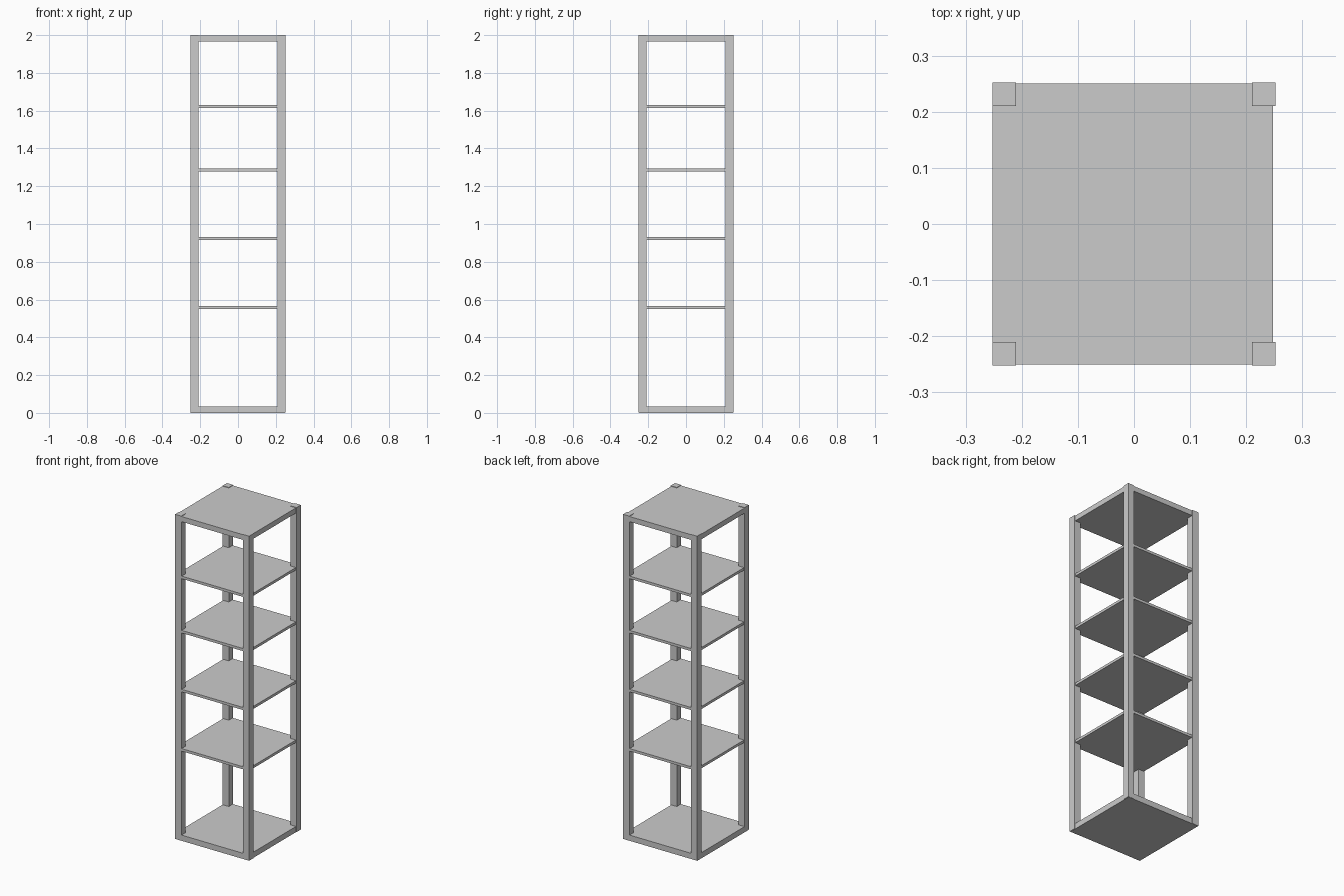
import bpy

if "Cube" in bpy.data.objects:
    bpy.data.objects.remove(bpy.data.objects["Cube"])


def box(name, lo, hi):
    """Axis-aligned box between two corners."""
    bpy.ops.mesh.primitive_cube_add(size=1, location=[(a + b) / 2 for a, b in zip(lo, hi)])
    ob = bpy.context.object
    ob.name = name
    ob.scale = [b - a for a, b in zip(lo, hi)]
    bpy.ops.object.transform_apply(location=False, rotation=False, scale=True)
    return ob


OUT, POST = 0.252, 0.042

# Four square corner posts
for side, sx in (("left", -1), ("right", 1)):
    for face, sy in (("front", -1), ("back", 1)):
        xs = sorted((sx * OUT, sx * (OUT - POST)))
        ys = sorted((sy * OUT, sy * (OUT - POST)))
        box(f"{face}_{side}_post", (xs[0], ys[0], 0.001), (xs[1], ys[1], 2.0))

# Thick base and top panels, a hair inside the posts
box("base_panel", (-0.252, -0.25, 0.0), (0.248, 0.25, 0.035))
box("top_panel", (-0.252, -0.25, 1.965), (0.248, 0.25, 1.997))

# Thin shelves between base and top
for i, z in enumerate((0.551, 0.916, 1.279, 1.613)):
    box(f"shelf_{i + 1}", (-0.248, -0.248, z), (0.247, 0.248, z + 0.016))
